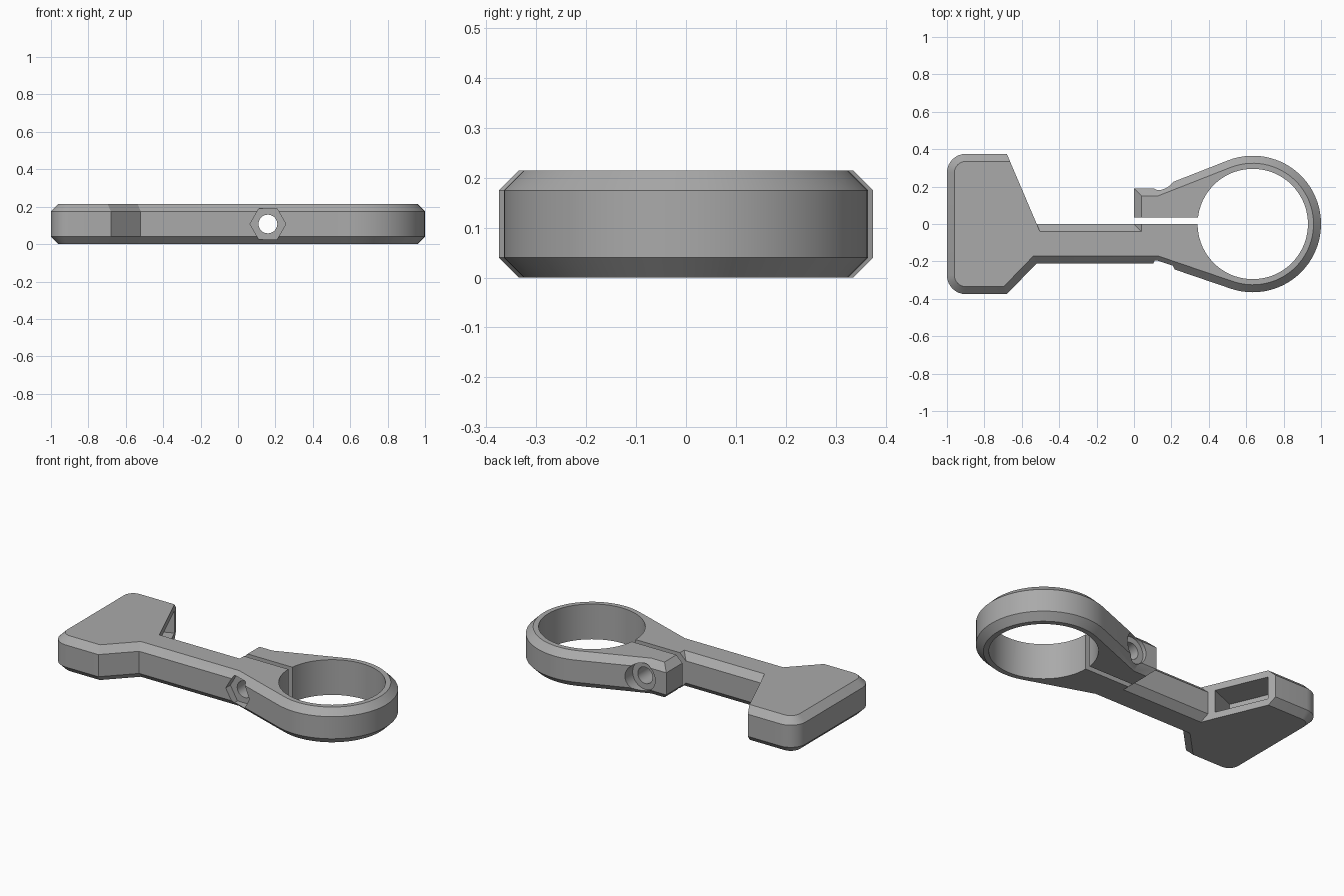
import bpy
import bmesh
from math import sin, cos, pi, radians, acos, atan2, hypot
from mathutils import Vector, Matrix

if "Cube" in bpy.data.objects:
    bpy.data.objects.remove(bpy.data.objects["Cube"], do_unlink=True)

HEIGHT, BEVEL = 0.215, 0.04
MID = HEIGHT / 2
RING_X, RING_R, HOLE_R = 0.635, 0.365, 0.295
BOLT_X = 0.16


def make_material(name, colour):
    mat = bpy.data.materials.new(name)
    mat.use_nodes = True
    mat.diffuse_color = colour
    mat.node_tree.nodes["Principled BSDF"].inputs["Base Color"].default_value = colour
    return mat


def make_object(name, bm):
    bmesh.ops.recalc_face_normals(bm, faces=bm.faces)
    mesh = bpy.data.meshes.new(name)
    bm.to_mesh(mesh)
    bm.free()
    obj = bpy.data.objects.new(name, mesh)
    bpy.context.collection.objects.link(obj)
    return obj


def arc(cx, cy, r, start, end, steps):
    return [Vector((cx + r * cos(a), cy + r * sin(a)))
            for a in (start + (end - start) * i / steps for i in range(steps + 1))]


def tangent_angle(p, side):
    """Angle on the ring where a straight edge from p touches it."""
    dx, dy = p.x - RING_X, p.y
    return atan2(dy, dx) + side * acos(RING_R / hypot(dx, dy))


def inset(points, depths):
    """Move each edge of a counter-clockwise outline inward by its own depth."""
    result = []
    for i, p in enumerate(points):
        normals = []
        for a, b in ((points[i - 1], p), (p, points[(i + 1) % len(points)])):
            d = (b - a).normalized()
            normals.append(Vector((-d.y, d.x)))
        n1, n2 = normals
        d1, d2 = depths[i - 1], depths[i]
        det = n1.x * n2.y - n1.y * n2.x
        if abs(det) < 1e-4:
            result.append(p + n1 * d1)
        else:
            result.append(p + Vector((d1 * n2.y - d2 * n1.y, d2 * n1.x - d1 * n2.x)) / det)
    return result


def loft(name, layers):
    bm = bmesh.new()
    rings = [[bm.verts.new((p.x, p.y, z)) for p in pts] for pts, z in layers]
    for low, high in zip(rings, rings[1:]):
        for i in range(len(low)):
            j = (i + 1) % len(low)
            bm.faces.new((low[i], low[j], high[j], high[i]))
    bm.faces.new(rings[0])
    bm.faces.new(rings[-1])
    return make_object(name, bm)


def cylinder_cutter(name, radius, sides, matrix, depth):
    bm = bmesh.new()
    bmesh.ops.create_cone(bm, cap_ends=True, segments=sides, radius1=radius,
                          radius2=radius, depth=depth, matrix=matrix)
    return make_object(name, bm)


def box_cutter(name, size, matrix):
    bm = bmesh.new()
    bmesh.ops.create_cube(bm, size=1, matrix=matrix @ Matrix.Diagonal((*size, 1)))
    return make_object(name, bm)


# Outline: head, beam, ring and clamp jaw, counter-clockwise
front_p, back_p = Vector((0.12, -0.21)), Vector((0.12, 0.19))
head_back, beam_back = Vector((-0.68, 0.375)), Vector((-0.52, 0))
a0, a1 = tangent_angle(front_p, 1), tangent_angle(back_p, -1)
outline = arc(-0.9, -0.275, 0.1, pi, 1.5 * pi, 8)
outline += [Vector((-0.68, -0.375)), Vector((-0.52, -0.21)), front_p]
outline += arc(RING_X, 0, RING_R, a0, a1, 48)
outline += [back_p, Vector((0, 0.19)), Vector((0, 0)), beam_back]
slant_edge = len(outline) - 1
outline += [head_back] + arc(-0.9, 0.275, 0.1, 0.5 * pi, pi, 8)

# Chamfer every edge apart from the slanted back of the head
depths = [BEVEL] * len(outline)
depths[slant_edge] = 0
inner = inset(outline, depths)
bracket = loft("clamp_bracket", [(inner, 0), (outline, BEVEL),
                                 (outline, HEIGHT - BEVEL), (inner, HEIGHT)])

# Cutters: ring hole, slit, bolt hole, nut and bolt-head seats, head pocket
along_y = Matrix.Rotation(radians(90), 4, 'X')
slant = head_back - beam_back
turn = Matrix.Rotation(atan2(slant.y, slant.x), 4, 'Z')
centre = (head_back + beam_back) / 2
cutters = [
    cylinder_cutter("ring_hole_cutter", HOLE_R, 72,
                    Matrix.Translation((RING_X, 0, MID)), 1),
    box_cutter("slit_cutter", (0.51, 0.034, 1), Matrix.Translation((0.245, 0.018, MID))),
    cylinder_cutter("bolt_hole_cutter", 0.05, 32,
                    Matrix.Translation((BOLT_X, 0, MID)) @ along_y, 1),
    cylinder_cutter("nut_seat_cutter", 0.096, 6,
                    Matrix.Translation((BOLT_X, -0.265, MID)) @ along_y
                    @ Matrix.Rotation(radians(90), 4, 'Z'), 0.2),
    cylinder_cutter("bolt_seat_cutter", 0.085, 32,
                    Matrix.Translation((BOLT_X, 0.265, MID)) @ along_y, 0.2),
    box_cutter("pocket_cutter", (0.32, 0.34, 0.135),
               Matrix.Translation((centre.x, centre.y, MID)) @ turn),
]
bpy.context.view_layer.objects.active = bracket
for cutter in cutters:
    cutter.hide_render = True
    mod = bracket.modifiers.new(cutter.name, 'BOOLEAN')
    mod.operation, mod.solver, mod.object = 'DIFFERENCE', 'EXACT', cutter
    bpy.ops.object.modifier_apply(modifier=mod.name)
for cutter in cutters:
    bpy.data.objects.remove(cutter, do_unlink=True)

# Finish
bracket.data.materials.clear()
bracket.data.materials.append(make_material("grey_plastic", (0.4, 0.4, 0.4, 1)))
bpy.ops.object.select_all(action='DESELECT')
bracket.select_set(True)
bpy.ops.object.shade_smooth_by_angle(angle=radians(25))
